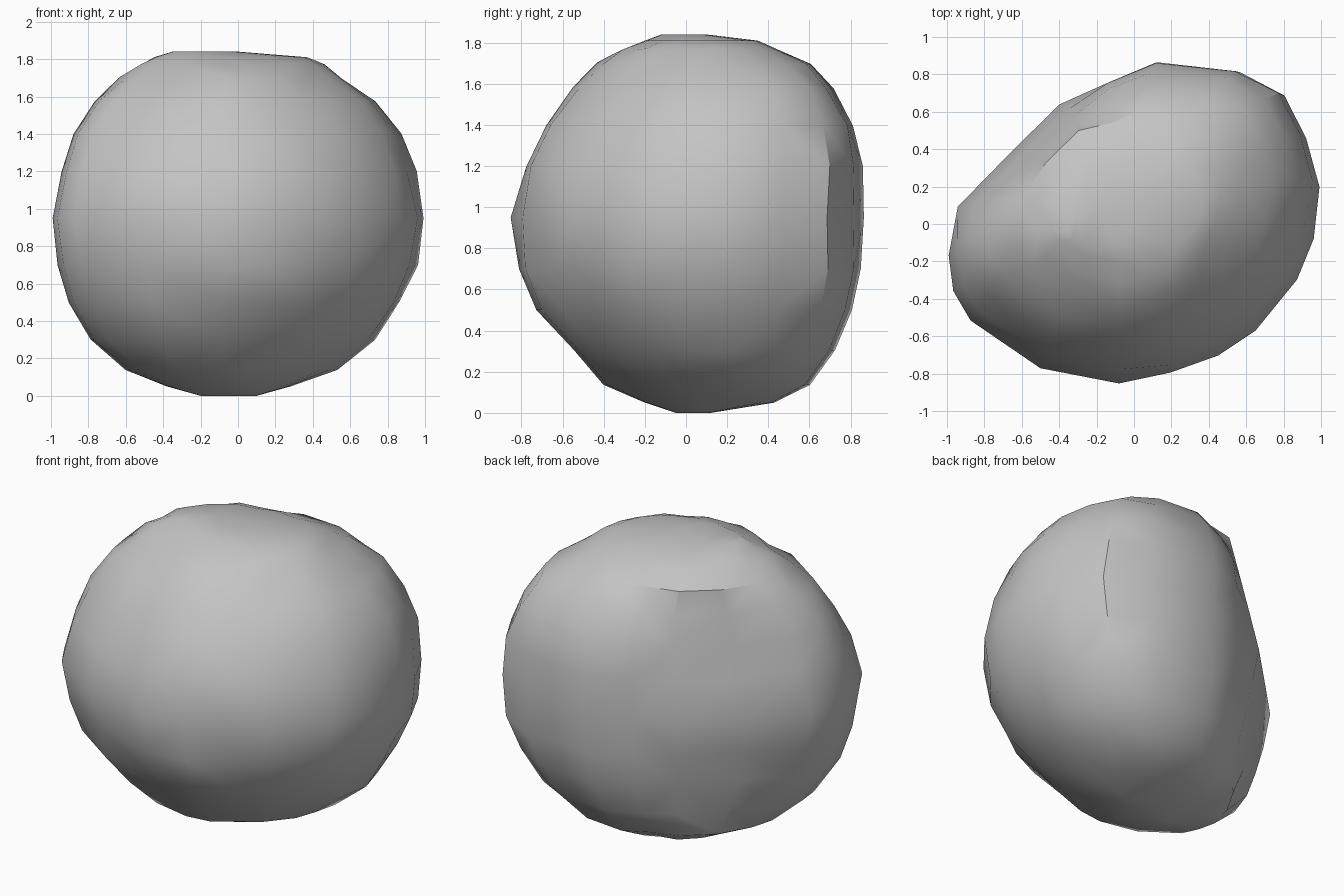
import bpy, bmesh, random
from mathutils import Vector

cube = bpy.data.objects.get("Cube")
if cube:
    bpy.data.objects.remove(cube, do_unlink=True)
random.seed(4)

# Widest outline of the boulder, seen from above
OUTLINE = [(1, .2), (.93, .46), (.81, .69), (.57, .82), (.12, .86), (-.15, .75),
           (-.45, .69), (-.76, .42), (-.95, .1), (-1, -.17), (-.97, -.36), (-.88, -.52),
           (-.5, -.77), (-.08, -.85), (.2, -.82), (.45, -.7), (.65, -.57), (.88, -.3), (.96, -.08)]

# Height, then the x range and y range of each cross-section
SECTIONS = [(0, -.2, .1, -.05, .12), (.05, -.38, .28, -.2, .43), (.14, -.6, .53, -.4, .6),
            (.3, -.79, .73, -.55, .73), (.5, -.9, .87, -.73, .81), (.7, -.96, .96, -.81, .855),
            (.95, -1, 1, -.85, .86), (1.2, -.94, .95, -.78, .86), (1.4, -.88, .87, -.68, .82),
            (1.58, -.77, .74, -.55, .72), (1.7, -.63, .56, -.43, .61), (1.77, -.53, .46, -.32, .46),
            (1.81, -.45, .37, -.2, .35), (1.84, -.35, 0, -.12, .1)]

# Broken flat sides: direction and distance from the middle
FLATS = [((-.69, .69, .22), .72), ((-.69, .69, -.2), .725),
         ((.55, -.5, -.67), .86), ((-.3, -.6, -.74), .95)]

# Small dents in the surface
DENTS = [(-.62, -.6, .75), (.25, -.75, 1.0), (-.35, -.4, 1.6), (.5, -.6, .75)]

MIDDLE = Vector((0, 0, .92))


def mix(a, b, t):
    return a + (b - a) * t


# Loft the stacked cross-sections
bm = bmesh.new()
rings = []
for z, x0, x1, y0, y1 in SECTIONS:
    ring = []
    for px, py in OUTLINE:
        ring.append(bm.verts.new((mix(x0, x1, (px + 1) / 2), mix(y0, y1, (py + .85) / 1.71), z)))
    rings.append(ring)
count = len(OUTLINE)
for low, high in zip(rings, rings[1:]):
    for i in range(count):
        j = (i + 1) % count
        bm.faces.new((low[i], low[j], high[j], high[i]))
bm.faces.new(rings[0])
bm.faces.new(rings[-1])

# Roughen the sides slightly
for ring in rings[2:-2]:
    for v in ring:
        v.co += (MIDDLE - v.co) * random.uniform(-.006, .01)

# Press the flat sides
for direction, distance in FLATS:
    n = Vector(direction).normalized()
    for v in bm.verts:
        over = (v.co - MIDDLE).dot(n) - distance
        if over > 0:
            v.co -= n * over

# Push in the dents
for place in DENTS:
    v = min(bm.verts, key=lambda w: (w.co - Vector(place)).length)
    v.co += (MIDDLE - v.co) * .03

bmesh.ops.triangulate(bm, faces=bm.faces[:])
bmesh.ops.recalc_face_normals(bm, faces=bm.faces[:])
mesh = bpy.data.meshes.new("boulder")
bm.to_mesh(mesh)
bm.free()
boulder = bpy.data.objects.new("boulder", mesh)
bpy.context.collection.objects.link(boulder)

# Plain grey stone
stone = bpy.data.materials.new("grey_stone")
stone.use_nodes = True
grey = (.55, .55, .55, 1)
stone.diffuse_color = grey
stone.node_tree.nodes["Principled BSDF"].inputs["Base Color"].default_value = grey
mesh.materials.append(stone)

bpy.ops.object.select_all(action='DESELECT')
boulder.select_set(True)
bpy.context.view_layer.objects.active = boulder
bpy.ops.object.shade_smooth_by_angle(angle=.5)
